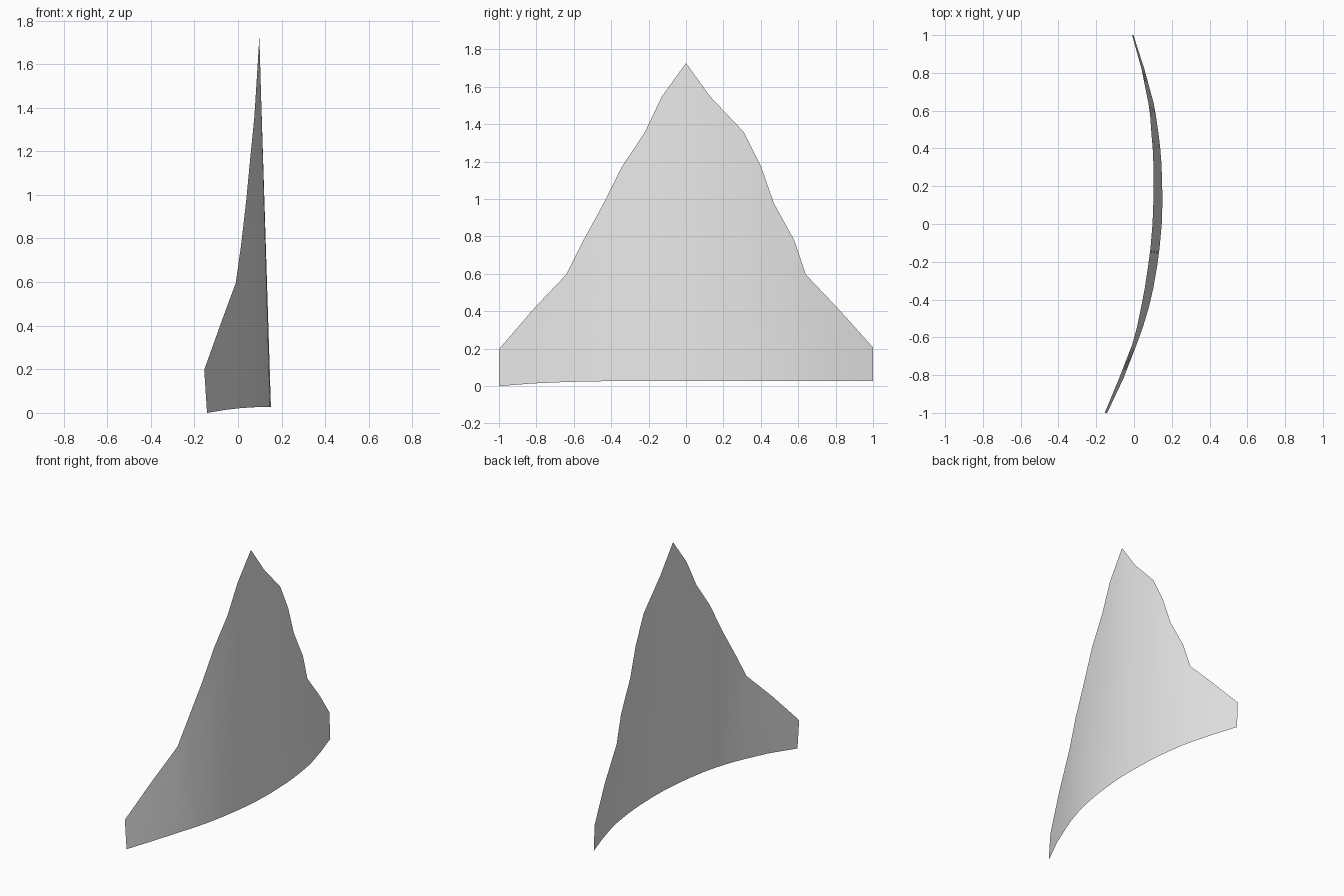
import bpy, bmesh

cube = bpy.data.objects.get("Cube")
if cube:
    bpy.data.objects.remove(cube, do_unlink=True)

# Plain grey material
grey = bpy.data.materials.new("light_grey")
grey.use_nodes = True
grey.diffuse_color = (0.8, 0.8, 0.8, 1)
grey.node_tree.nodes["Principled BSDF"].inputs["Base Color"].default_value = (0.8, 0.8, 0.8, 1)

# Columns of the curved sheet: y, base x, base z, top x, top z
COLUMNS = [
    (-1.00, -0.142, 0.003, -0.155, 0.20),
    (-0.82, -0.057, 0.017, -0.080, 0.41),
    (-0.64, 0.013, 0.025, -0.010, 0.60),
    (-0.55, 0.046, 0.027, 0.015, 0.78),
    (-0.44, 0.079, 0.029, 0.038, 0.98),
    (-0.34, 0.102, 0.030, 0.057, 1.18),
    (-0.22, 0.123, 0.030, 0.075, 1.36),
    (-0.13, 0.135, 0.030, 0.087, 1.55),
    (0.00, 0.147, 0.030, 0.098, 1.73),
    (0.13, 0.151, 0.030, 0.103, 1.55),
    (0.31, 0.146, 0.030, 0.103, 1.36),
    (0.40, 0.139, 0.030, 0.099, 1.18),
    (0.47, 0.131, 0.030, 0.093, 0.98),
    (0.58, 0.115, 0.030, 0.085, 0.78),
    (0.64, 0.104, 0.030, 0.076, 0.60),
    (0.82, 0.055, 0.030, 0.040, 0.41),
    (1.00, -0.003, 0.030, -0.010, 0.21),
]
ROWS = 6

# Loft the sheet between its curved base and its pointed upper outline
bm = bmesh.new()
grid = []
for y, xb, zb, xt, zt in COLUMNS:
    grid.append([bm.verts.new((xb + (xt - xb) * i / ROWS, y, zb + (zt - zb) * i / ROWS))
                 for i in range(ROWS + 1)])
for a, b in zip(grid, grid[1:]):
    for i in range(ROWS):
        bm.faces.new((a[i], b[i], b[i + 1], a[i + 1])).smooth = True

# Rest the lowest corner on the ground
low = min(v.co.z for v in bm.verts)
bmesh.ops.translate(bm, verts=bm.verts, vec=(0, 0, -low))

mesh = bpy.data.meshes.new("curved_panel")
bm.to_mesh(mesh)
bm.free()
mesh.materials.append(grey)
panel = bpy.data.objects.new("curved_panel", mesh)
bpy.context.collection.objects.link(panel)
